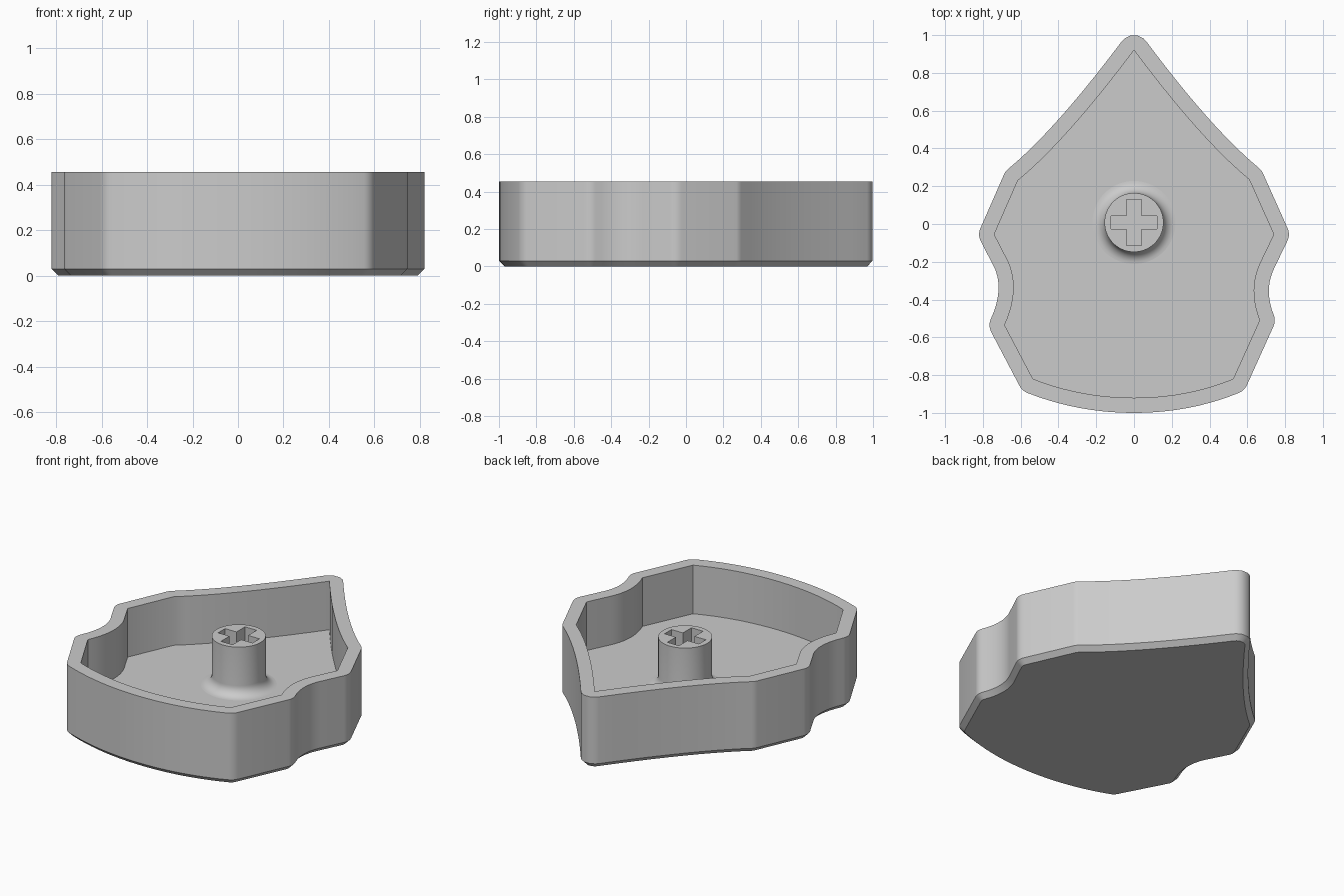
import bpy, bmesh, math
from mathutils import Vector

if "Cube" in bpy.data.objects:
    bpy.data.objects.remove(bpy.data.objects["Cube"])

HEIGHT, FLOOR, WALL, CHAMFER = 0.455, 0.145, 0.08, 0.03
STUD_R, FILLET, STUD_Y = 0.156, 0.064, 0.008

grey = bpy.data.materials.new("grey plastic")
grey.use_nodes = True
colour = (0.6, 0.6, 0.6, 1)
grey.diffuse_color = colour
grey.node_tree.nodes["Principled BSDF"].inputs["Base Color"].default_value = colour


def make_object(name, bm):
    bmesh.ops.recalc_face_normals(bm, faces=bm.faces)
    mesh = bpy.data.meshes.new(name)
    bm.to_mesh(mesh)
    bm.free()
    mesh.materials.append(grey)
    obj = bpy.data.objects.new(name, mesh)
    bpy.context.collection.objects.link(obj)
    return obj


def smooth(obj):
    bpy.ops.object.select_all(action='DESELECT')
    obj.select_set(True)
    bpy.context.view_layer.objects.active = obj
    bpy.ops.object.shade_smooth_by_angle(angle=math.radians(30))


def bend(a, c, b, n=10):
    """Points of a quadratic curve from a to b, without b."""
    a, c, b = Vector(a), Vector(c), Vector(b)
    return [a * (1 - t) ** 2 + c * 2 * t * (1 - t) + b * t * t
            for t in (i / n for i in range(n))]


def offset(points, d, k=6):
    """Grow a counter-clockwise outline by d, with rounded convex corners."""
    ring = []
    for i, p in enumerate(points):
        e0 = (p - points[i - 1]).normalized()
        e1 = (points[(i + 1) % len(points)] - p).normalized()
        n0, n1 = Vector((e0.y, -e0.x)), Vector((e1.y, -e1.x))
        turn = e0.x * e1.y - e0.y * e1.x
        for j in range(k):
            if turn > 0.15:
                n = n0.lerp(n1, j / (k - 1)).normalized()
            else:
                n = (n0 + n1) / (1 + n0.dot(n1))
            ring.append(p + n * d)
    return ring


def skin(bm, rings):
    """Join closed rings of points into walls and cap both ends."""
    loops = [[bm.verts.new(p) for p in r] for r in rings]
    for a, b in zip(loops, loops[1:]):
        for i in range(len(a)):
            bm.faces.new((a[i - 1], a[i], b[i], b[i - 1]))
    bm.faces.new(loops[0])
    bm.faces.new(loops[-1])


# Inner outline of the tray, counter-clockwise from the pointed tip
outline = (
    bend((0, 0.92), (-0.36, 0.44), (-0.615, 0.23))
    + [Vector((-0.615, 0.23)), Vector((-0.74, -0.055))]
    + bend((-0.665, -0.2), (-0.6, -0.35), (-0.685, -0.535))
    + [Vector((-0.685, -0.535))]
    + bend((-0.535, -0.82), (-0.28, -0.92), (0, -0.92))
    + bend((0, -0.92), (0.28, -0.92), (0.525, -0.82))
    + [Vector((0.525, -0.82))]
    + bend((0.665, -0.51), (0.6, -0.345), (0.67, -0.2))
    + [Vector((0.67, -0.2)), Vector((0.74, -0.055))]
    + bend((0.61, 0.235), (0.35, 0.45), (0, 0.92))
)

# Tray: chamfered base, outer wall, rim, inner wall and floor
bm = bmesh.new()
levels = [(WALL - CHAMFER, 0), (WALL, CHAMFER), (WALL, HEIGHT), (0, HEIGHT), (0, FLOOR)]
skin(bm, [[(p.x, p.y, z) for p in offset(outline, d)] for d, z in levels])
bmesh.ops.remove_doubles(bm, verts=bm.verts, dist=0.0005)
smooth(make_object("tray", bm))

# Round stud with a filleted foot
profile = [(STUD_R + FILLET, FLOOR - 0.04)]
for i in range(9):
    a = math.pi / 2 * i / 8
    profile.append((STUD_R + FILLET * (1 - math.sin(a)), FLOOR + FILLET * (1 - math.cos(a))))
profile.append((STUD_R, HEIGHT))
bm = bmesh.new()
steps = [math.tau * i / 64 for i in range(64)]
skin(bm, [[(r * math.cos(a), r * math.sin(a) + STUD_Y, z) for a in steps] for r, z in profile])
stud = make_object("stud", bm)

# Cross-shaped socket cut into the stud
arm, half_x, half_y = 0.121, 0.041, 0.035
quarter = [(arm, half_y), (half_x, half_y), (half_x, arm)]
cross = (quarter + [(-x, y) for x, y in reversed(quarter)]
         + [(-x, -y) for x, y in quarter] + [(x, -y) for x, y in reversed(quarter)])
bm = bmesh.new()
skin(bm, [[(x, y + STUD_Y, z) for x, y in cross] for z in (0.2, HEIGHT + 0.1)])
cutter = make_object("socket_cutter", bm)
cutter.hide_render = True
cut = stud.modifiers.new("socket", 'BOOLEAN')
cut.operation, cut.solver, cut.object = 'DIFFERENCE', 'EXACT', cutter
bpy.ops.object.select_all(action='DESELECT')
stud.select_set(True)
bpy.context.view_layer.objects.active = stud
bpy.ops.object.modifier_apply(modifier=cut.name)
bpy.data.objects.remove(cutter)
smooth(stud)
